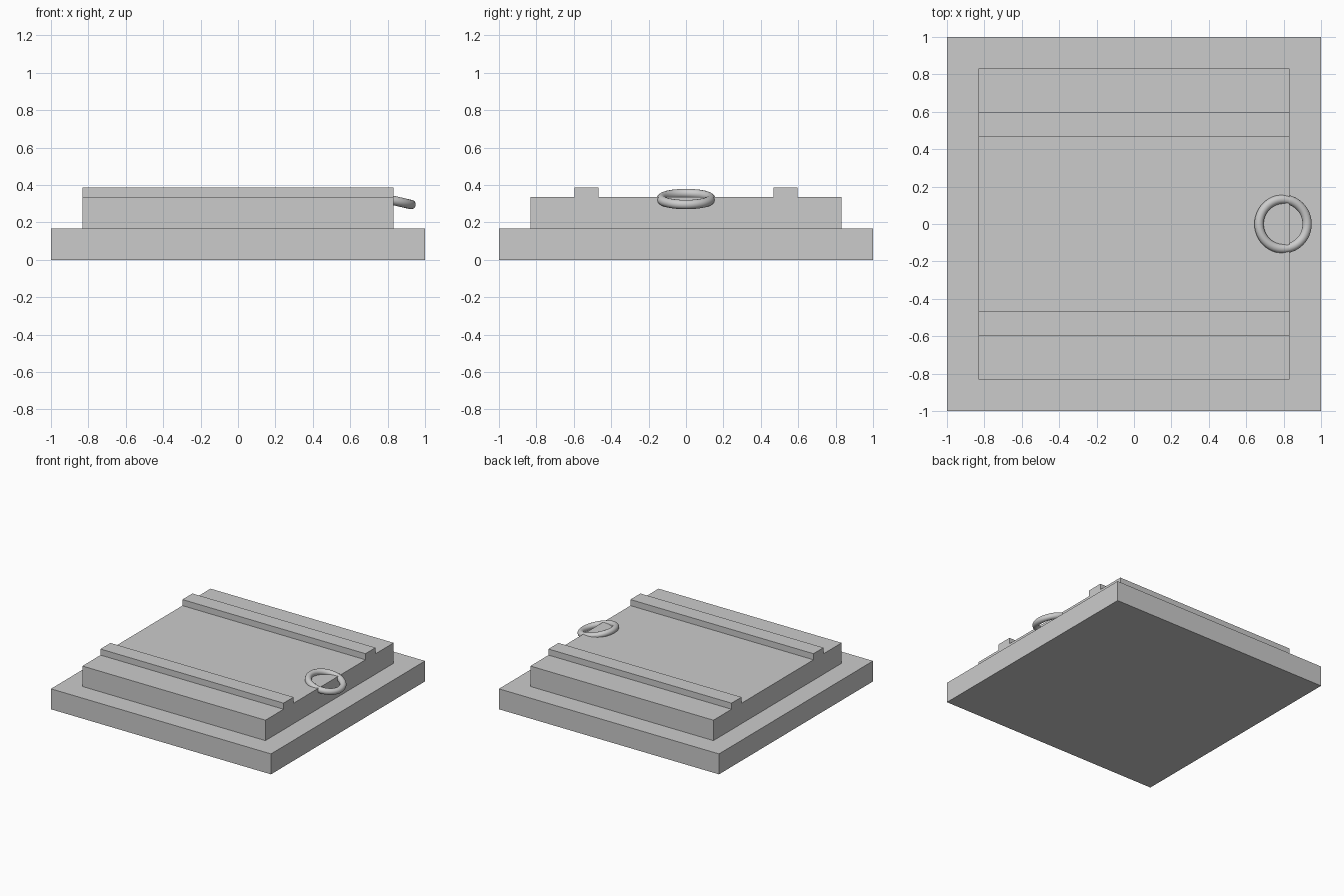
import bpy
import math

cube = bpy.data.objects.get("Cube")
if cube:
    bpy.data.objects.remove(cube, do_unlink=True)

# Single plain grey for every part
grey = bpy.data.materials.new("plain grey")
grey.use_nodes = True
colour = (0.6, 0.6, 0.6, 1)
grey.diffuse_color = colour
grey.node_tree.nodes["Principled BSDF"].inputs["Base Color"].default_value = colour


def box(name, size, y, bottom, top):
    """Box centred on x = 0 between two heights."""
    bpy.ops.mesh.primitive_cube_add(size=1, location=(0, y, (bottom + top) / 2))
    obj = bpy.context.object
    obj.name = name
    obj.scale = (size[0], size[1], top - bottom)
    bpy.ops.object.transform_apply(location=False, rotation=False, scale=True)
    obj.data.materials.append(grey)
    return obj


BASE_TOP, SLAB_TOP, RAIL_TOP = 0.168, 0.336, 0.386
SLAB_WIDTH = 1.664

# Stepped plinth
box("base_plate", (2, 2), 0, 0, BASE_TOP)
box("upper_slab", (SLAB_WIDTH, SLAB_WIDTH), 0, BASE_TOP, SLAB_TOP)

# Two raised rails, flush with the slab ends
for name, side in (("front_rail", -1), ("back_rail", 1)):
    box(name, (SLAB_WIDTH, 0.13), side * 0.532, SLAB_TOP, RAIL_TOP)

# Pull ring drooping over the left edge of the slab
bpy.ops.mesh.primitive_torus_add(
    major_radius=0.132, minor_radius=0.025,
    major_segments=48, minor_segments=16,
    location=(0.797, 0, 0.325), rotation=(0, math.radians(13), 0))
ring = bpy.context.object
ring.name = "pull_ring"
ring.data.materials.append(grey)
bpy.ops.object.shade_smooth()
